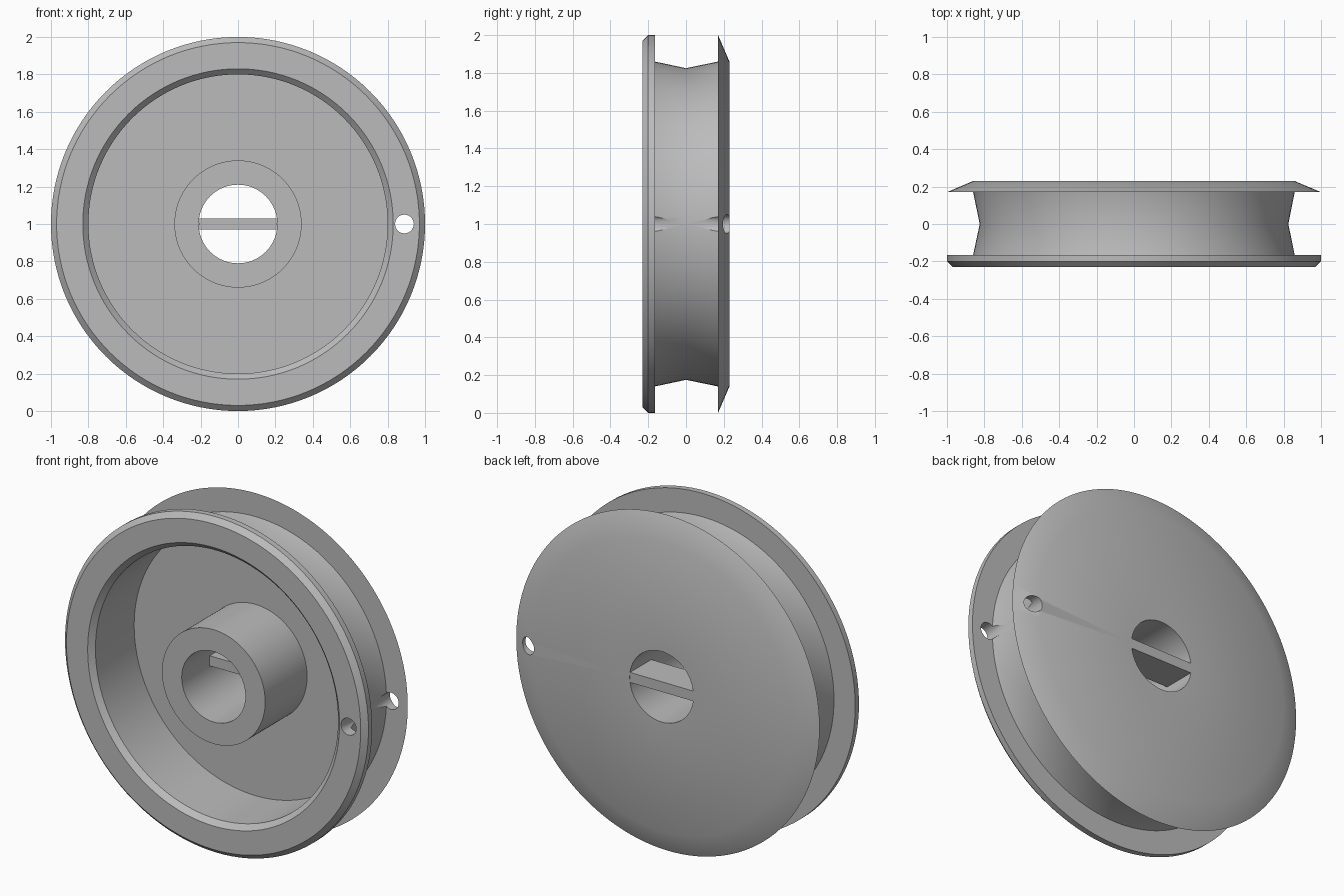
import bpy
import bmesh
import math
from mathutils import Matrix, Vector

if "Cube" in bpy.data.objects:
    bpy.data.objects.remove(bpy.data.objects["Cube"], do_unlink=True)

grey = bpy.data.materials.new("plain grey")
grey.use_nodes = True
grey.diffuse_color = (0.5, 0.5, 0.5, 1)
grey.node_tree.nodes["Principled BSDF"].inputs["Base Color"].default_value = (0.5, 0.5, 0.5, 1)

AXIS_Z = 1.0
BACK, FRONT = 0.23, -0.23
BORE = 0.21


def make_object(name, bm):
    bmesh.ops.recalc_face_normals(bm, faces=bm.faces)
    mesh = bpy.data.meshes.new(name)
    bm.to_mesh(mesh)
    bm.free()
    mesh.materials.append(grey)
    obj = bpy.data.objects.new(name, mesh)
    bpy.context.collection.objects.link(obj)
    return obj


def revolve(name, profile, steps=128):
    """Spin a closed (radius, y) profile around the wheel's axle."""
    bm = bmesh.new()
    verts = [bm.verts.new((r, y, AXIS_Z)) for r, y in profile]
    edges = [bm.edges.new((v, verts[i - 1])) for i, v in enumerate(verts)]
    bmesh.ops.spin(bm, geom=verts + edges, cent=(0, 0, AXIS_Z), axis=(0, 1, 0),
                   angle=math.tau, steps=steps, use_merge=True)
    bmesh.ops.remove_doubles(bm, verts=bm.verts, dist=1e-5)
    return make_object(name, bm)


# Spool: flanges, V groove, dished front and hollow hub in one section
body = revolve("spool_body", [
    (0.83, FRONT), (0.97, FRONT), (1.0, -0.20), (1.0, -0.165),   # front flange
    (0.86, -0.165), (0.825, 0.0), (0.86, 0.17),                  # groove
    (1.0, 0.17), (0.86, BACK),                                   # back flange
    (BORE, BACK), (BORE, FRONT),                                 # bore
    (0.34, FRONT), (0.34, 0.165),                                # hub
    (0.80, 0.165), (0.80, -0.20),                                # dish and lip
])

# Line hole through both flanges
bm = bmesh.new()
bmesh.ops.create_cone(bm, cap_ends=True, segments=32, radius1=0.05, radius2=0.05, depth=1,
                      matrix=Matrix.Translation((0.89, 0, AXIS_Z)) @ Matrix.Rotation(math.pi / 2, 4, "X"))
cutter = make_object("line_hole_cutter", bm)
cutter.hide_render = True
cut = body.modifiers.new("line_hole", "BOOLEAN")
cut.operation = "DIFFERENCE"
cut.solver = "EXACT"
cut.object = cutter
bpy.context.view_layer.objects.active = body
bpy.ops.object.modifier_apply(modifier=cut.name)
bpy.data.objects.remove(cutter, do_unlink=True)

# Drive bar across the rear half of the bore
bar_size = Vector((2 * BORE - 0.002, 0.20, 0.06))
bm = bmesh.new()
bmesh.ops.create_cube(bm, size=1, matrix=Matrix.Translation((0, BACK - bar_size.y / 2, AXIS_Z))
                      @ Matrix.Diagonal(bar_size.to_4d()))
make_object("drive_bar", bm)

# Smooth the round surfaces, keep the crisp rims
bpy.ops.object.select_all(action="DESELECT")
body.select_set(True)
bpy.context.view_layer.objects.active = body
bpy.ops.object.shade_smooth_by_angle(angle=math.radians(30))
